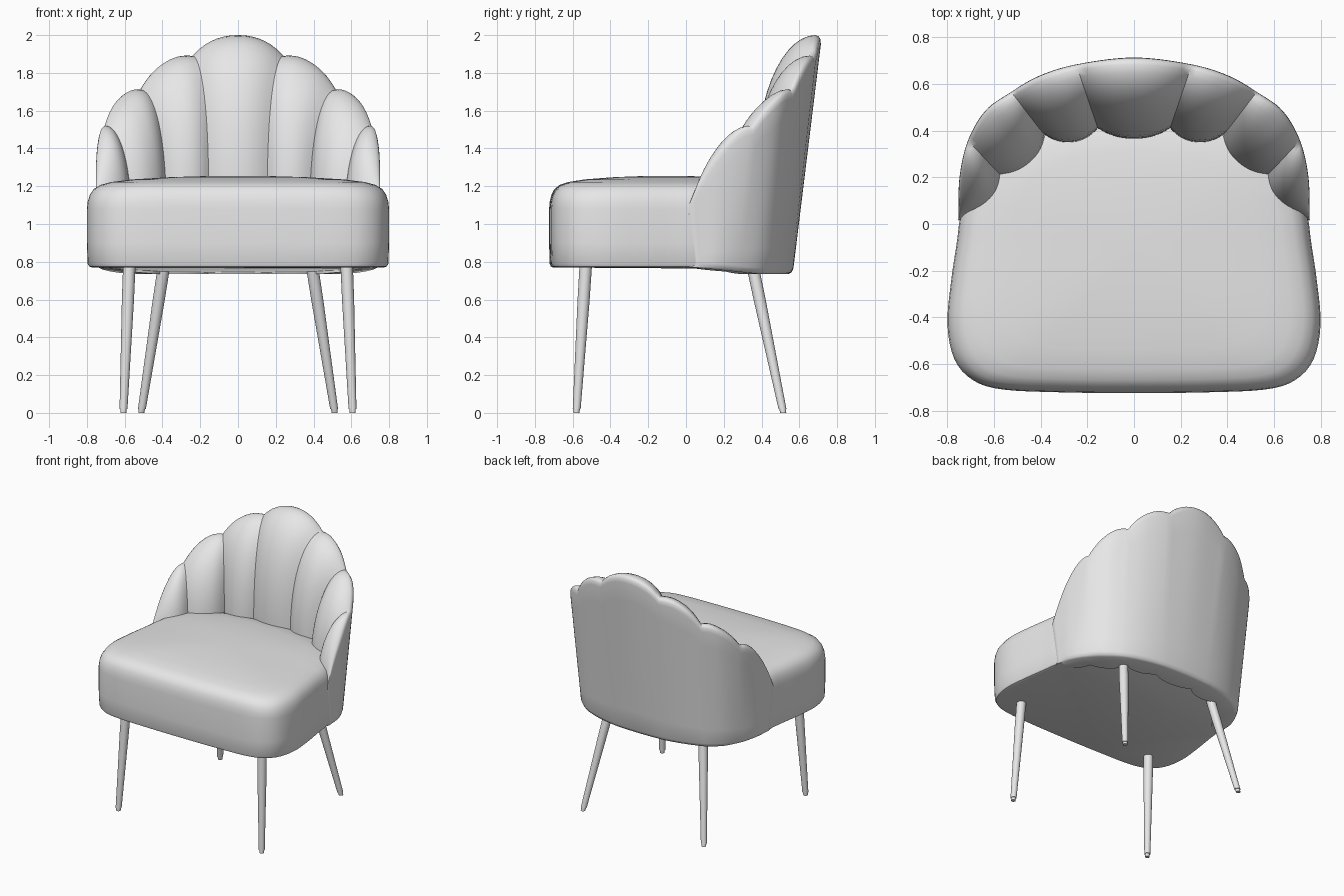
import bpy, bmesh, math
from mathutils import Vector

if "Cube" in bpy.data.objects:
    bpy.data.objects.remove(bpy.data.objects["Cube"])

grey = bpy.data.materials.new("soft grey")
grey.use_nodes = True
grey.diffuse_color = (0.8, 0.8, 0.8, 1)
grey.node_tree.nodes["Principled BSDF"].inputs["Base Color"].default_value = (0.8, 0.8, 0.8, 1)


def flip(p):
    return Vector((-p.x, p.y))


def spline(points, t, mirror_end=False):
    """Smooth curve through plan points; starts (and may end) on the mirror line."""
    p = [Vector(q) for q in points]
    last = flip(p[-2]) if mirror_end else 2 * p[-1] - p[-2]
    p = [flip(p[1])] + p + [last]
    i = min(int(t), len(points) - 2)
    f = t - i
    a, b, c, d = p[i:i + 4]
    return 0.5 * (2 * b + (c - a) * f + (2 * a - 5 * b + 4 * c - d) * f ** 2
                  + (3 * b - a - 3 * c + d) * f ** 3)


def loft(name, rings, angle=40):
    """Skin closed rings of equal length and cap both ends."""
    bm = bmesh.new()
    loops = [[bm.verts.new(v) for v in ring] for ring in rings]
    n = len(loops[0])
    for a, b in zip(loops, loops[1:]):
        for i in range(n):
            j = (i + 1) % n
            bm.faces.new((a[i], a[j], b[j], b[i]))
    bm.faces.new(loops[0])
    bm.faces.new(loops[-1])
    bmesh.ops.recalc_face_normals(bm, faces=bm.faces[:])
    mesh = bpy.data.meshes.new(name)
    bm.to_mesh(mesh)
    bm.free()
    mesh.materials.append(grey)
    obj = bpy.data.objects.new(name, mesh)
    bpy.context.collection.objects.link(obj)
    bpy.ops.object.select_all(action='DESELECT')
    obj.select_set(True)
    bpy.context.view_layer.objects.active = obj
    bpy.ops.object.shade_smooth_by_angle(angle=math.radians(angle))
    return obj


# Seat cushion: rounded plan outline, domed top
OUTLINE = [(0, -.725), (.3, -.722), (.56, -.71), (.69, -.67), (.77, -.58), (.8, -.43),
           (.785, -.25), (.76, -.08), (.74, .06), (.69, .22), (.57, .36), (.33, .45), (0, .48)]
half = [spline(OUTLINE, k / 4, True) for k in range(4 * (len(OUTLINE) - 1) + 1)]
plan = half + [flip(p) for p in half[-2:0:-1]]
PROFILE = [(.77, .965), (.775, .985), (.79, .995), (.9, 1), (1.08, 1), (1.12, .994),
           (1.155, .98), (1.185, .955), (1.207, .91), (1.222, .84), (1.236, .7),
           (1.248, .45), (1.254, .2), (1.255, .04)]
rings = []
for z, s in PROFILE:
    sag = .03 if z < .8 else 0
    rings.append([(p.x * s, -.1 + (p.y + .1) * s, z - sag * max(0, p.y) / .5) for p in plan])
loft("seat_cushion", rings)

# Backrest: seven fanned lobes; lobe number runs from 0 at the middle to 3.5 at the arm
RIM = [(0, .72), (.25, .69), (.41, .64), (.53, .57), (.64, .49), (.715, .36), (.75, .2), (.755, .015)]
BASE = [(0, .565), (.2, .555), (.36, .525), (.5, .47), (.61, .39), (.685, .28), (.73, .17), (.74, .06)]
SEAM = [(-.155, .41), (.155, .41), (.38, .38), (.565, .205), (.73, .02)]
SEAM_TOP = [1.89, 1.89, 1.71, 1.52, 1.1]
CROWN = [.11, .05, .055, .1]
STEPS = 14


def section(s):
    side = -1 if s < 0 else 1
    s = abs(s)
    lobe = min(int(s + .5), 3)
    f = s + .5 - lobe
    puff = 1 - abs(2 * f - 1) ** 2.2
    top = SEAM_TOP[lobe] * (1 - f) + SEAM_TOP[lobe + 1] * f + CROWN[lobe] * puff
    a, b = Vector(SEAM[lobe]), Vector(SEAM[lobe + 1])
    along = (b - a).normalized()
    inner = a.lerp(b, f) + Vector((along.y, -along.x)) * .045 * puff
    rim, base = spline(RIM, s * 2), spline(BASE, s * 2)
    floor = .77 - .035 * min(1, max(0, base.y - .06) / .35)
    start = floor + (top - floor) * .36

    def point(z, w):
        p = base.lerp(rim, (z - floor) / (top - floor)).lerp(inner, w)
        return (side * p.x, p.y, z)

    edge = top - .05
    pts = [point(floor, .12), point(floor + .008, .04)]
    pts += [point(floor + .03 + (edge - floor - .03) * k / 8, 0) for k in range(9)]
    pts += [point(top - .022, .015), point(top - .006, .05)]
    for k in range(15):
        t = math.pi / 2 * k / 14
        pts.append(point(start + (top - start) * math.cos(t), .1 + .9 * math.sin(t)))
    pts += [point(floor + .15, 1), point(floor, .9)]
    return pts


count = 7 * STEPS
loft("shell_backrest", [section(-3.5 + k / STEPS) for k in range(count + 1)], 50)


# Tapered splayed legs with small foot tips
def leg(name, top, foot, sides=20):
    top, foot = Vector(top), Vector(foot)
    rings = []
    for t, r in [(0, .016), (.025, .017), (.027, .021), (.3, .025), (.75, .032), (1, .033)]:
        c = foot.lerp(top, t)
        rings.append([(c.x + r * math.cos(2 * math.pi * k / sides),
                       c.y + r * math.sin(2 * math.pi * k / sides), c.z) for k in range(sides)])
    loft(name, rings)


for side, label in [(1, "left"), (-1, "right")]:
    leg("front_leg_" + label, (.575 * side, -.53, .79), (.607 * side, -.58, 0))
    leg("back_leg_" + label, (.39 * side, .35, .79), (.512 * side, .515, 0))
